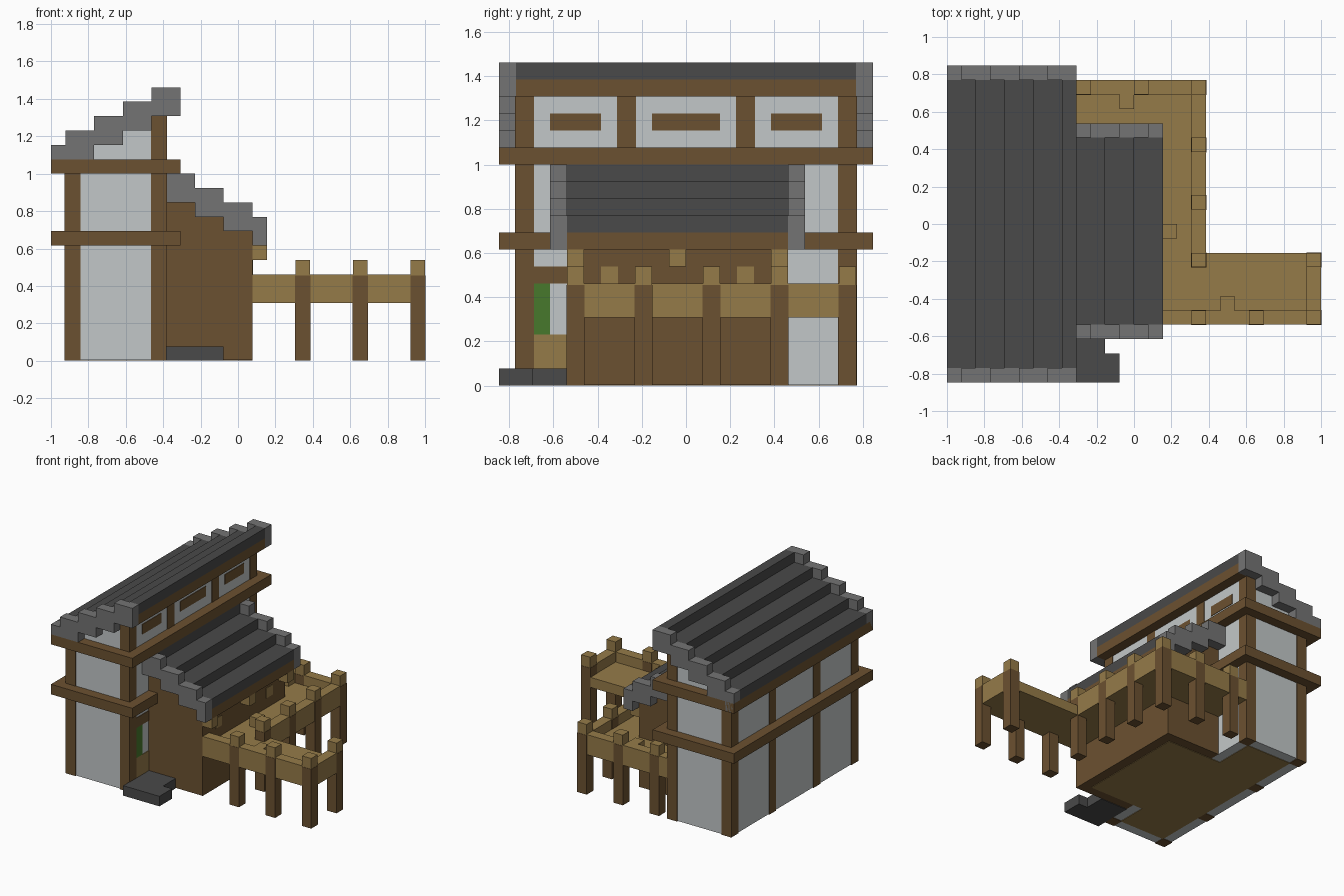
import bpy
import bmesh
from mathutils import Vector

cube = bpy.data.objects.get("Cube")
if cube:
    bpy.data.objects.remove(cube, do_unlink=True)

U = 1 / 13          # size of one block
E = 0.05            # slight relief, in blocks


def material(name, rgb):
    m = bpy.data.materials.new(name)
    m.use_nodes = True
    colour = (*[(c / 255) ** 2.2 for c in rgb], 1)
    m.diffuse_color = colour
    m.node_tree.nodes["Principled BSDF"].inputs["Base Color"].default_value = colour
    return m


SLATE = material("dark slate", (75, 75, 75))
STONE = material("grey stone", (115, 115, 115))
PLASTER = material("white plaster", (193, 198, 199))
WOOD = material("dark wood", (107, 82, 52))
PLANK = material("light plank", (148, 122, 74))
GREEN = material("green", (73, 120, 48))


def blocks(name, mat, boxes, grow=0.0):
    """One object from boxes given as (x0, x1, y0, y1, z0, z1) in blocks."""
    bm = bmesh.new()
    for x0, x1, y0, y1, z0, z1 in boxes:
        lo = Vector((x0 - 13 - grow, y0 - 11 - grow, max(z0 - grow, 0)))
        hi = Vector((x1 - 13 + grow, y1 - 11 + grow, z1 + grow))
        geom = bmesh.ops.create_cube(bm, size=1)["verts"]
        bmesh.ops.scale(bm, vec=(hi - lo) * U, verts=geom)
        bmesh.ops.translate(bm, vec=(lo + hi) * U / 2, verts=geom)
    mesh = bpy.data.meshes.new(name)
    bm.to_mesh(mesh)
    bm.free()
    mesh.materials.append(mat)
    ob = bpy.data.objects.new(name, mesh)
    bpy.context.collection.objects.link(ob)
    return ob


# House walls with stepped gables
walls = [(1, 8, 1, 21, E, 14)]
walls += [(2 * s, 8, 1, 21, 13, 14 + s) for s in range(1, 4)]
blocks("house_walls", PLASTER, walls)

# Corner and wall posts
posts = [(1, 2, y, y + 1, E, 14) for y in (1, 7, 14, 20)]
posts += [(7, 8, y, y + 1, E, 17) for y in (1, 20)]
posts += [(7, 8, y, y + 1, 13, 17) for y in (7, 14)]
blocks("house_posts", WOOD, posts, E)

# Beam rings around the house
beams = []
for z in (8, 13):
    beams += [(0, 9, y, y + 1, z, z + 1) for y in (0, 21)]
    beams += [(x, x + 1, 1, 21, z, z + 1) for x in (0, 8)]
blocks("house_beams", WOOD, beams)
blocks("ridge_beam", WOOD, [(8, 9, 1, 21, 17, 18)])

# Upper shutters on the tall side
blocks("upper_windows", WOOD,
       [(8, 8 + E, a, b, 15, 16) for a, b in ((3, 6), (9, 13), (16, 19))])


# Main roof rising towards +x
slabs = [(2 * s, min(2 * s + 2, 9), 1, 21, 14 + s, 15 + s) for s in range(5)]
blocks("main_roof", SLATE, slabs)
trim = [(max(2 * s - 1, 0), 2 * s + 1, y, y + 1, 13 + s, 15 + s)
        for s in range(5) for y in (0, 21)]
blocks("main_roof_trim", STONE, trim)

# Annex body, stepped below its roof
annex = [(8, 14, 4, 17, E, 9)]
annex += [(8, 13 - 2 * s, 4, 17, 8, 10 + s) for s in range(3)]
blocks("annex_walls", WOOD, annex)
blocks("annex_eave_beam", WOOD, [(14, 15, 4, 17, 8, 9)])
blocks("eave_brackets", PLANK, [(14, 15, y, y + 1, 7, 8) for y in (4, 10, 16)])
blocks("annex_wall_panels", PLANK,
       [(14, 14 + E, y, y + 1, 6, 7) for y in (6, 14)])

# Annex roof falling towards +x
slabs = [(max(13 - 2 * s, 8), 15 - 2 * s, 4, 17, 9 + s, 10 + s) for s in range(4)]
blocks("annex_roof", SLATE, slabs)
trim = [(14 - 2 * s, min(16 - 2 * s, 15), y, y + 1, 8 + s, 10 + s)
        for s in range(4) for y in (3, 17)]
blocks("annex_roof_trim", STONE, trim)

# Ground floor seen from below
blocks("ground_floor", PLANK, [(2, 7, 2, 20, 0, 1), (7, 13, 5, 16, 0, 1)])

# Doorway beside the annex
X = (8, 8 + E)
blocks("door_base", PLANK, [(*X, 2, 4, 1, 3)])
blocks("door_panel", GREEN, [(*X, 2, 3, 3, 6)])
blocks("door_lintel", WOOD, [(*X, 2, 4, 6, 7)])

# Entrance stones
blocks("entrance_step", SLATE, [(8, 12, 0, 2, 0, 1), (8, 11, 2, 4, 0, 1)])

# Raised walkway with railing
blocks("deck_floor", PLANK,
       [(8, 18, 17, 21, 4, 5), (14, 18, 4, 17, 4, 5), (18, 26, 4, 9, 4, 5)])
blocks("deck_rails", PLANK,
       [(8, 18, 20, 21, 5, 6), (17, 18, 8, 20, 5, 6),
        (14, 26, 4, 5, 5, 6), (25, 26, 5, 9, 5, 6)])
blocks("deck_stools", PLANK,
       [(12, 13, 19, 20, 5, 6), (19, 20, 5, 6, 5, 6), (15, 16, 10, 11, 5, 6)])

spots = [(17, y) for y in range(4, 21, 4)]
spots += [(9, 20), (13, 20), (21, 4), (25, 4), (25, 8)]
blocks("deck_posts", WOOD, [(x, x + 1, y, y + 1, 0, 5.9) for x, y in spots], E / 2)
blocks("deck_post_caps", PLANK, [(x, x + 1, y, y + 1, 5.95, 7) for x, y in spots])
